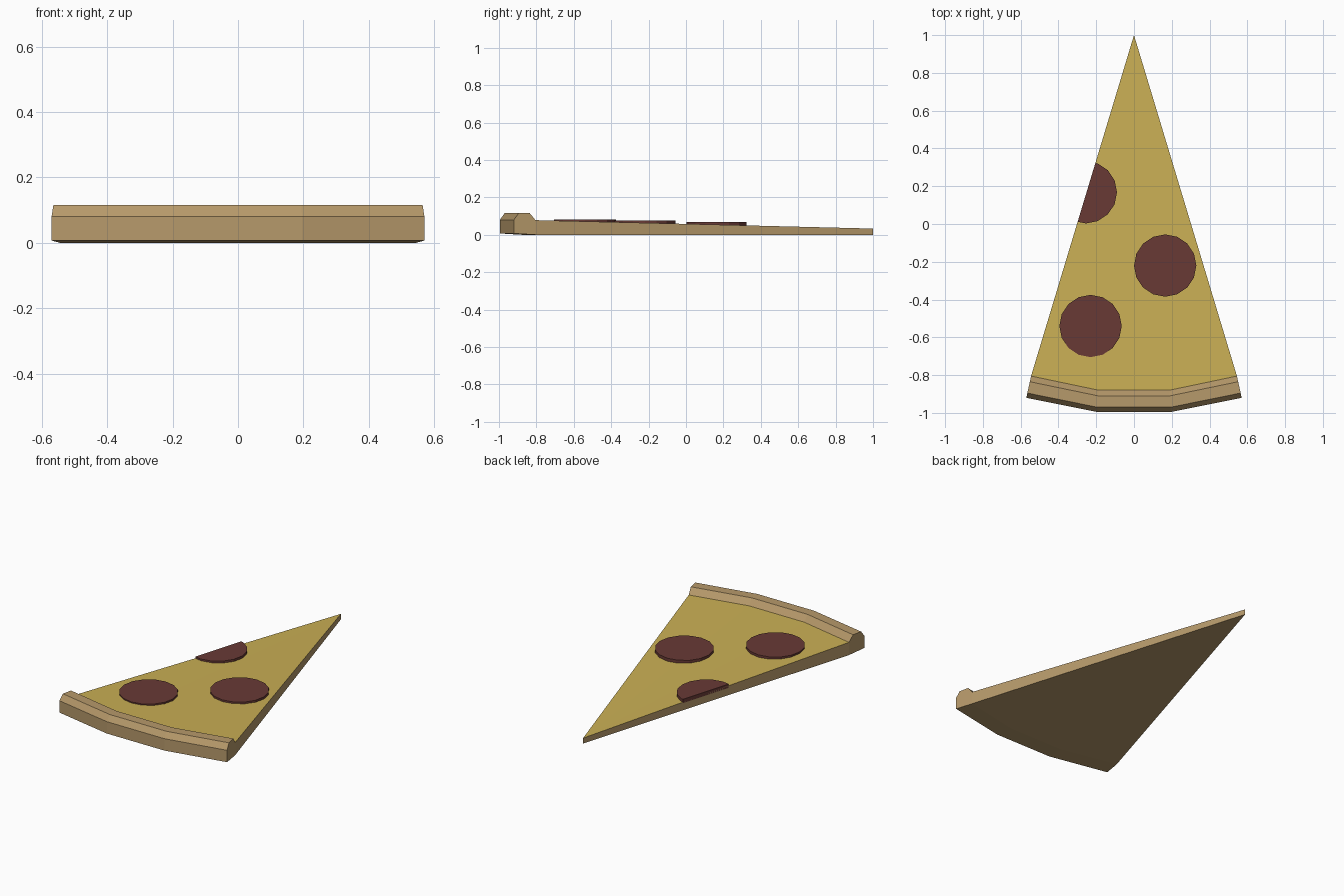
import bpy, bmesh, math
from mathutils import Vector

if "Cube" in bpy.data.objects:
    bpy.data.objects.remove(bpy.data.objects["Cube"])


def material(name, rgb):
    m = bpy.data.materials.new(name)
    m.diffuse_color = (*rgb, 1)
    m.use_nodes = True
    m.node_tree.nodes["Principled BSDF"].inputs["Base Color"].default_value = m.diffuse_color
    return m


def finish(name, bm, mats):
    bmesh.ops.recalc_face_normals(bm, faces=bm.faces[:])
    me = bpy.data.meshes.new(name)
    bm.to_mesh(me)
    bm.free()
    for m in mats:
        me.materials.append(m)
    ob = bpy.data.objects.new(name, me)
    bpy.context.collection.objects.link(ob)
    return ob


DOUGH = material("baked_dough", (0.47, 0.32, 0.145))
CHEESE = material("cheese", (0.59, 0.43, 0.09))
MEAT = material("pepperoni", (0.14, 0.042, 0.036))

TIP_Y, TIP_Z, TOP_Z = 1.0, 0.033, 0.078
# inner edge of the crust, left to right
STATIONS = [(-0.545, -0.805), (-0.187, -0.88), (0.187, -0.88), (0.545, -0.805)]
# crust cross-section: outward distance, height
PROFILE = [(0, 0), (0, TOP_Z), (0.03, 0.115), (0.09, 0.115), (0.115, 0.08), (0.115, 0.007)]

# crust: the section swept along the stations, open where it meets the base
bm = bmesh.new()
rings = [[bm.verts.new((x * (1 + 0.4 * d), y - d, z)) for d, z in PROFILE]
         for x, y in STATIONS]
n = len(PROFILE)
for a, b in zip(rings, rings[1:]):
    for i in range(1, n):
        j = (i + 1) % n
        bm.faces.new((a[i], a[j], b[j], b[i]))
bm.faces.new(rings[0])
bm.faces.new(rings[-1])
finish("crust", bm, [DOUGH])

# base wedge: thinner toward the tip, cheese on top
bm = bmesh.new()
outline = STATIONS + [(0, TIP_Y)]
low = [bm.verts.new((x, y, 0)) for x, y in outline]
high = [bm.verts.new((x, y, TIP_Z if y == TIP_Y else TOP_Z)) for x, y in outline]
bm.faces.new(low)
for i, j in ((3, 4), (4, 0)):
    bm.faces.new((low[i], low[j], high[j], high[i]))
for i in range(3):
    bm.faces.new((high[i], high[i + 1], high[4])).material_index = 1
finish("slice_base", bm, [DOUGH, CHEESE])


# pepperoni discs, trimmed at the left cut of the slice
def pepperoni(name, x, y, top, trim=False):
    bm = bmesh.new()
    bmesh.ops.create_cone(bm, cap_ends=True, segments=16, radius1=0.165,
                          radius2=0.165, depth=0.024)
    bmesh.ops.translate(bm, verts=bm.verts[:], vec=(x, y, top - 0.012))
    if trim:
        edge = Vector((STATIONS[0][0], STATIONS[0][1] - TIP_Y, 0))
        normal = Vector((edge.y, -edge.x, 0)).normalized()
        cut = bmesh.ops.bisect_plane(bm, geom=bm.verts[:] + bm.edges[:] + bm.faces[:],
                                     plane_co=(0, TIP_Y, 0), plane_no=normal,
                                     clear_outer=True)
        rim = [e for e in cut["geom_cut"] if isinstance(e, bmesh.types.BMEdge)]
        bmesh.ops.edgeloop_fill(bm, edges=[e for e in bm.edges if e.is_boundary] or rim)
    finish(name, bm, [MEAT])


pepperoni("pepperoni_left", -0.23, -0.54, 0.081)
pepperoni("pepperoni_right", 0.165, -0.22, 0.077)
pepperoni("pepperoni_trimmed", -0.255, 0.168, 0.068, True)
